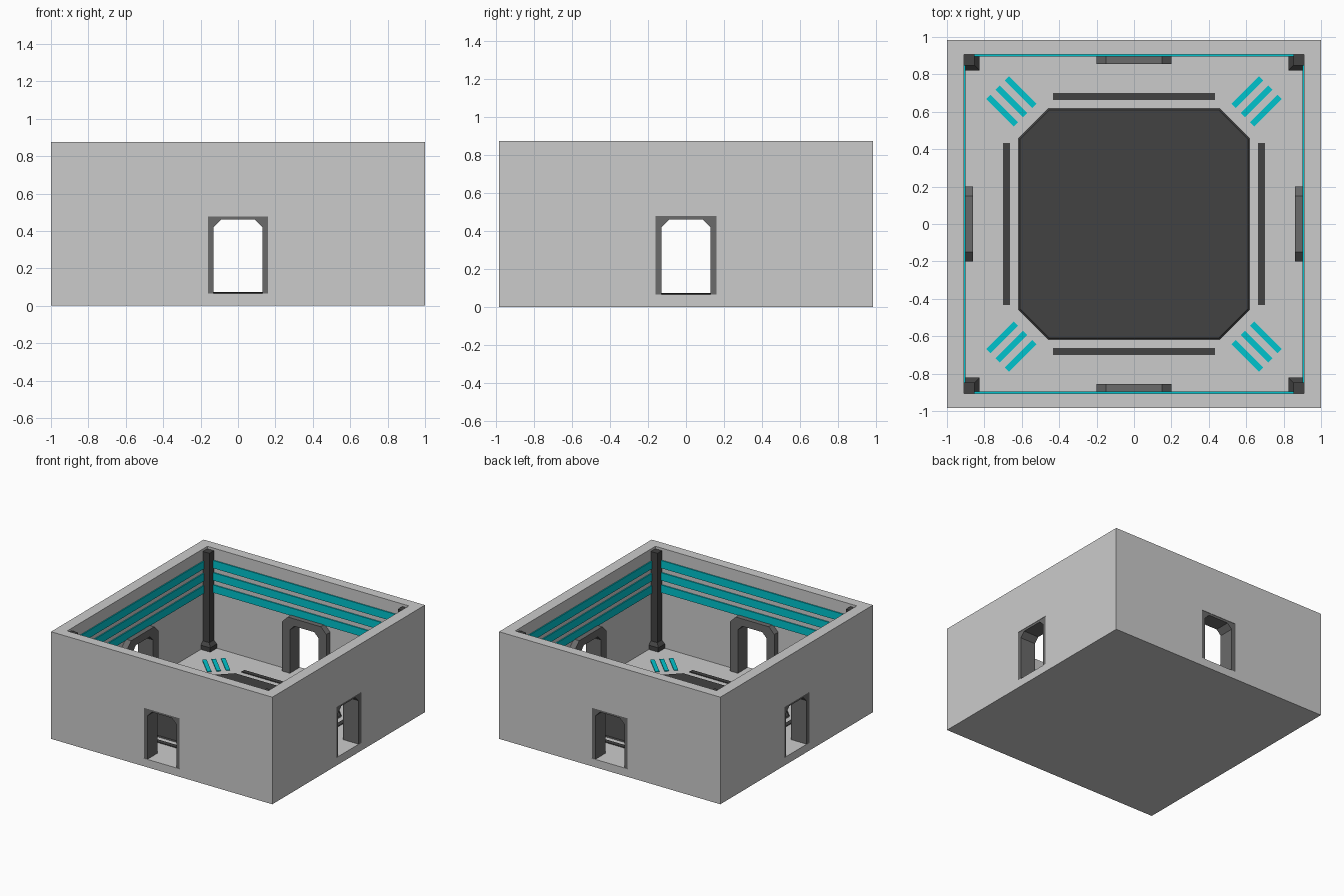
import bpy, bmesh, math
from mathutils import Matrix

if "Cube" in bpy.data.objects:
    bpy.data.objects.remove(bpy.data.objects["Cube"])

def material(name, col):
    m = bpy.data.materials.new(name)
    m.diffuse_color = (*col, 1)
    m.use_nodes = True
    m.node_tree.nodes["Principled BSDF"].inputs["Base Color"].default_value = m.diffuse_color
    return m

WALL = material("pale grey", (0.60, 0.60, 0.60))
FRAME = material("mid grey", (0.145, 0.145, 0.145))
DARK = material("charcoal", (0.054, 0.054, 0.054))
TEAL = material("teal", (0.0, 0.55, 0.61))

OX, OY, H = 1.0, 0.985, 0.875      # outer size
IX, IY, F = 0.91, 0.905, 0.065     # inner size and floor level

def make(name, bm, mat):
    bmesh.ops.recalc_face_normals(bm, faces=bm.faces)
    me = bpy.data.meshes.new(name)
    bm.to_mesh(me)
    bm.free()
    me.materials.append(mat)
    ob = bpy.data.objects.new(name, me)
    bpy.context.collection.objects.link(ob)
    return ob

def box(name, lo, hi, mat, rot=0, at=(0, 0, 0)):
    bm = bmesh.new()
    size = [b - a for a, b in zip(lo, hi)]
    mid = [(a + b) / 2 for a, b in zip(lo, hi)]
    mtx = (Matrix.Translation(at) @ Matrix.Rotation(rot, 4, 'Z')
           @ Matrix.Translation(mid) @ Matrix.Diagonal((*size, 1)))
    bmesh.ops.create_cube(bm, size=1, matrix=mtx)
    return make(name, bm, mat)

def loft(bm, rings, cap=True):
    vs = [[bm.verts.new(p) for p in r] for r in rings]
    n = len(vs[0])
    for a, b in zip(vs, vs[1:]):
        for i in range(n):
            bm.faces.new((a[i], a[(i + 1) % n], b[(i + 1) % n], b[i]))
    if cap:
        bm.faces.new(vs[0])
        bm.faces.new(vs[-1])

# room shell with open top and four doorways
room = box("room_shell", (-OX, -OY, 0), (OX, OY, H), WALL)
cutters = [box("cavity_cutter", (-IX, -IY, F), (IX, IY, 2), WALL),
           box("door_cutter_x", (-2, -.16, F), (2, .16, .478), WALL),
           box("door_cutter_y", (-.16, -2, F), (.16, 2, .478), WALL)]
bpy.context.view_layer.objects.active = room
for c in cutters:
    c.hide_render = True
    mod = room.modifiers.new("cut", 'BOOLEAN')
    mod.operation, mod.solver, mod.object = 'DIFFERENCE', 'EXACT', c
    bpy.ops.object.modifier_apply(modifier=mod.name)
    bpy.data.objects.remove(c)

# chamfered door arches: lining inside the wall, wider trim inside the room
def mirrored(half):
    return half + [(-x, z) for x, z in reversed(half)]

INNER = mirrored([(-.13, F), (-.13, .42), (-.09, .46)])
TRIM = mirrored([(-.2, F), (-.2, .47), (-.15, .52)])
LINING = mirrored([(-.16, F), (-.16, .42), (-.16, .478)])

def arch(name, outer, d0, d1, rot):
    bm = bmesh.new()
    n = len(outer)
    g = [[bm.verts.new((x, d, z)) for x, z in prof]
         for prof, d in ((outer, d0), (outer, d1), (INNER, d1), (INNER, d0))]
    for i in range(n - 1):
        for k in range(4):
            a, b = g[k], g[(k + 1) % 4]
            bm.faces.new((a[i], a[i + 1], b[i + 1], b[i]))
    for i in (0, n - 1):
        bm.faces.new([r[i] for r in g])
    bm.transform(Matrix.Rotation(rot, 4, 'Z'))
    return make(name, bm, FRAME)

for i, side in enumerate(("back", "left", "front", "right")):
    inner, outer = (IX, OX) if i % 2 else (IY, OY)
    across = IY if i % 2 else IX
    rot = i * math.pi / 2
    arch(side + "_door_trim", TRIM, inner - .05, inner, rot)
    arch(side + "_door_lining", LINING, inner, outer - .003, rot)
    # three light strips along the upper wall
    for k, z in enumerate((.515, .615, .715)):
        box(f"{side}_light_strip_{k + 1}", (-across + .05, inner - .009, z),
            (across - .05, inner, z + .063), TEAL, rot)
    # floor bar in front of each door
    box(side + "_floor_bar", (-.432, .664, F), (.432, .7, F + .006), DARK, rot)

# corner posts with flared feet, and diagonal floor stripes
for sx in (-1, 1):
    for sy in (-1, 1):
        tag = ("back" if sy > 0 else "front") + ("_right" if sx > 0 else "_left")
        bm = bmesh.new()
        rings = []
        for s, z in ((.085, F), (.085, F + .035), (.058, F + .06), (.058, .855)):
            rings.append([(sx * (IX - a * s), sy * (IY - b * s), z)
                          for a, b in ((0, 0), (1, 0), (1, 1), (0, 1))])
        loft(bm, rings)
        make(tag + "_post", bm, DARK)
        for k in (-1, 0, 1):
            box(f"{tag}_floor_stripe_{k + 2}", (-.104, -.016, F), (.104, .016, F + .006),
                TEAL, math.atan2(sy, sx),
                (sx * (.655 - .05 * k), sy * (.655 + .05 * k), 0))

# octagonal floor panel with a slight bevel
def octagon(r, c, z):
    return [(r, -c, z), (r, c, z), (c, r, z), (-c, r, z),
            (-r, c, z), (-r, -c, z), (-c, -r, z), (c, -r, z)]

bm = bmesh.new()
loft(bm, [octagon(.618, .457, F), octagon(.61, .453, F + .008)])
make("floor_panel", bm, DARK)
